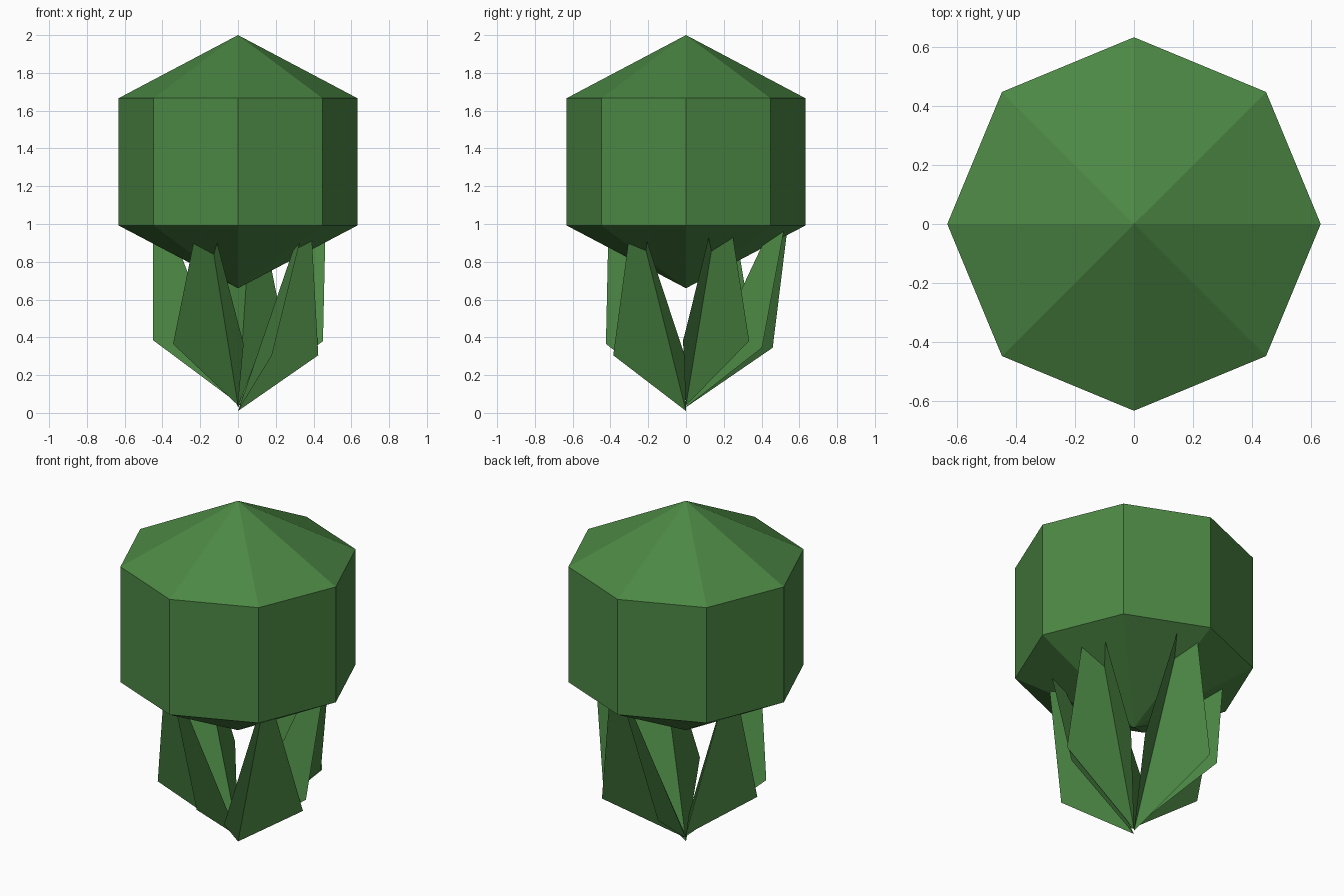
import bpy, bmesh
from math import sin, cos, radians, pi

if "Cube" in bpy.data.objects:
    bpy.data.objects.remove(bpy.data.objects["Cube"])

green = bpy.data.materials.new("leaf_green")
green.diffuse_color = (0.072, 0.245, 0.058, 1.0)
green.use_nodes = True
green.node_tree.nodes["Principled BSDF"].inputs["Base Color"].default_value = green.diffuse_color


def make_object(name, verts, faces):
    mesh = bpy.data.meshes.new(name)
    mesh.from_pydata(verts, [], faces)
    mesh.materials.append(green)
    obj = bpy.data.objects.new(name, mesh)
    bpy.context.collection.objects.link(obj)
    return obj


def polar(r, degrees, z):
    a = radians(degrees)
    return (r * cos(a), r * sin(a), z)


# Eight-sided bulb: straight sides with a point above and below
SIDES, RADIUS = 8, 0.632
verts = [polar(RADIUS, i * 360 / SIDES, z) for z in (0.992, 1.666) for i in range(SIDES)]
verts += [(0, 0, 0.66), (0, 0, 2.0)]
faces = []
for i in range(SIDES):
    j = (i + 1) % SIDES
    faces += [(i, j, SIDES + j, SIDES + i),
              (j, i, 2 * SIDES),
              (SIDES + i, SIDES + j, 2 * SIDES + 1)]
make_object("bulb", verts, faces)


# Leaf folded along its spine: two triangles from the root up into the bulb
def leaf(name, root_z, side_a, side_b, side_r, side_z, tip_angle, tip_r, tip_z):
    points = [(0, 0, root_z),
              polar(side_r, side_a, side_z),
              polar(tip_r, tip_angle, tip_z),
              polar(side_r, side_b, side_z)]
    make_object(name, points, [(0, 1, 2), (0, 2, 3)])


leaf("leaf_front_right", 0.01, -65, -1, 0.425, 0.305, -36, 0.47, 1.12)
leaf("leaf_right", 0.04, -2, 48, 0.45, 0.38, 23, 0.51, 1.25)
leaf("leaf_back", 0.03, 57, 107, 0.48, 0.345, 82, 0.575, 1.24)
leaf("leaf_left", 0.05, 127, 182, 0.45, 0.385, 154, 0.50, 1.22)
leaf("leaf_front_left", 0.04, 216, 274, 0.425, 0.365, 246, 0.445, 1.17)
